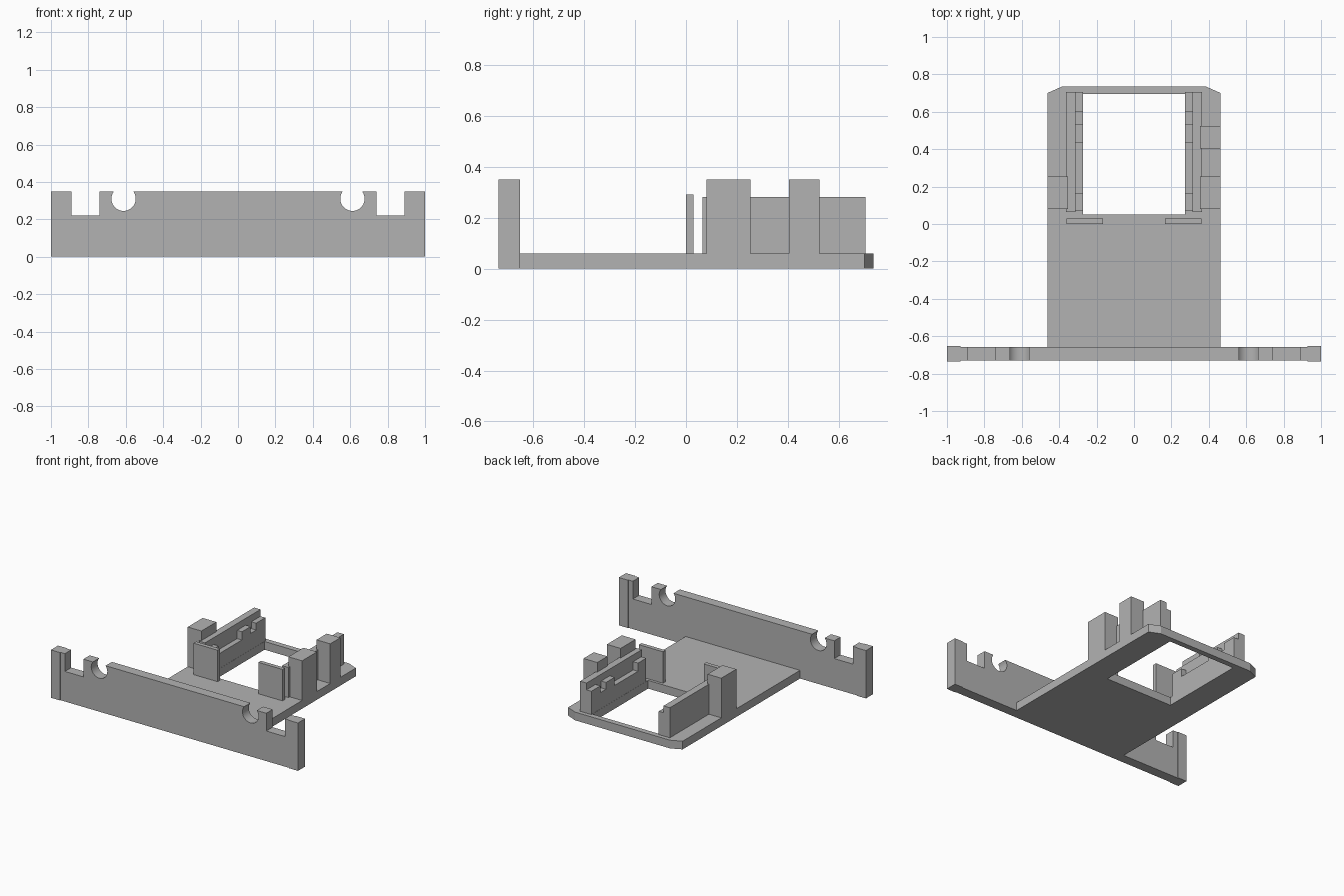
import bpy
import bmesh
import math
from mathutils import Vector

cube = bpy.data.objects.get("Cube")
if cube:
    bpy.data.objects.remove(cube, do_unlink=True)

grey = bpy.data.materials.new("plain grey")
grey.use_nodes = True
colour = (0.45, 0.45, 0.45, 1)
grey.diffuse_color = colour
grey.node_tree.nodes["Principled BSDF"].inputs["Base Color"].default_value = colour


def prism(name, outline, axis, lo, hi):
    """Extrude a 2D outline along an axis (0 = x, 1 = y, 2 = z) from lo to hi."""
    bm = bmesh.new()
    verts = []
    for a, b in outline:
        co = [a, b]
        co.insert(axis, lo)
        verts.append(bm.verts.new(co))
    face = bm.faces.new(verts)
    out = bmesh.ops.extrude_face_region(bm, geom=[face])
    shift = Vector((0, 0, 0))
    shift[axis] = hi - lo
    bmesh.ops.translate(bm, vec=shift, verts=[v for v in out["geom"] if isinstance(v, bmesh.types.BMVert)])
    bmesh.ops.recalc_face_normals(bm, faces=bm.faces)
    mesh = bpy.data.meshes.new(name)
    bm.to_mesh(mesh)
    bm.free()
    mesh.materials.append(grey)
    obj = bpy.data.objects.new(name, mesh)
    bpy.context.collection.objects.link(obj)
    return obj


def box(name, x, y, z):
    return prism(name, [(x[0], y[0]), (x[1], y[0]), (x[1], y[1]), (x[0], y[1])], 2, *z)


def mirrored(side, a, b):
    return sorted((side * a, side * b))


FLOOR, TOP = 0.06, 0.35

# Base plate with clipped rear corners and a rectangular opening
half_plate = [(0.463, -0.66), (0.463, 0.70), (0.385, 0.735)]
plate = prism("base_plate", half_plate + [(-x, y) for x, y in reversed(half_plate)], 2, 0, FLOOR)
cutter = box("opening_cutter", (-0.272, 0.272), (0.05, 0.695), (-0.1, 0.2))
cutter.hide_render = True
cutter.hide_viewport = True
cut = plate.modifiers.new("opening", "BOOLEAN")
cut.operation = "DIFFERENCE"
cut.solver = "EXACT"
cut.object = cutter

# Front panel with round cable seats and square notches in its top edge
radius, cx, cz = 0.065, 0.612, 0.31
start = math.asin((TOP - cz) / radius)
sweep = math.pi + 2 * start
steps = 28
seat = []
for i in range(steps + 1):
    angle = math.pi - start + sweep * i / steps
    seat.append((cx + radius * math.cos(angle), cz + radius * math.sin(angle)))
half_panel = seat + [(0.74, TOP), (0.74, 0.22), (0.89, 0.22), (0.89, TOP), (1, TOP), (1, 0)]
panel = prism("front_panel", half_panel + [(-x, z) for x, z in reversed(half_panel)], 1, -0.73, -0.657)
bpy.context.view_layer.objects.active = panel
panel.select_set(True)
bpy.ops.object.shade_smooth_by_angle(angle=math.radians(30))
panel.select_set(False)

# Stepped rail outline, seen from the side
rail = [(0.07, FLOOR), (0.07, 0.23), (0.165, 0.23), (0.165, 0.17), (0.435, 0.17), (0.435, 0.23),
        (0.535, 0.23), (0.535, 0.18), (0.60, 0.18), (0.60, 0.23), (0.705, 0.23), (0.705, FLOOR)]

for side, label in ((1, "left"), (-1, "right")):
    # Slightly thicker lower and upper end of the front panel
    for z, part in (((0, 0.22), "lower"), ((0.22, TOP), "upper")):
        box(f"{label}_{part}_end_pad", mirrored(side, 0.927, 1), (-0.735, -0.652), z)
    # Cradle walls, stepped inner rails and front stop tabs
    box(f"{label}_cradle_wall", mirrored(side, 0.312, 0.363), (0.065, 0.705), (FLOOR, 0.28))
    prism(f"{label}_stepped_rail", rail, 0, *mirrored(side, 0.273, 0.312))
    box(f"{label}_stop_tab", mirrored(side, 0.165, 0.36), (0, 0.03), (FLOOR, 0.29))
    box(f"{label}_front_post", mirrored(side, 0.352, 0.463), (0.08, 0.253), (FLOOR, TOP))

# Extra post on one side only
box("left_rear_post", (0.352, 0.463), (0.405, 0.523), (FLOOR, TOP))
